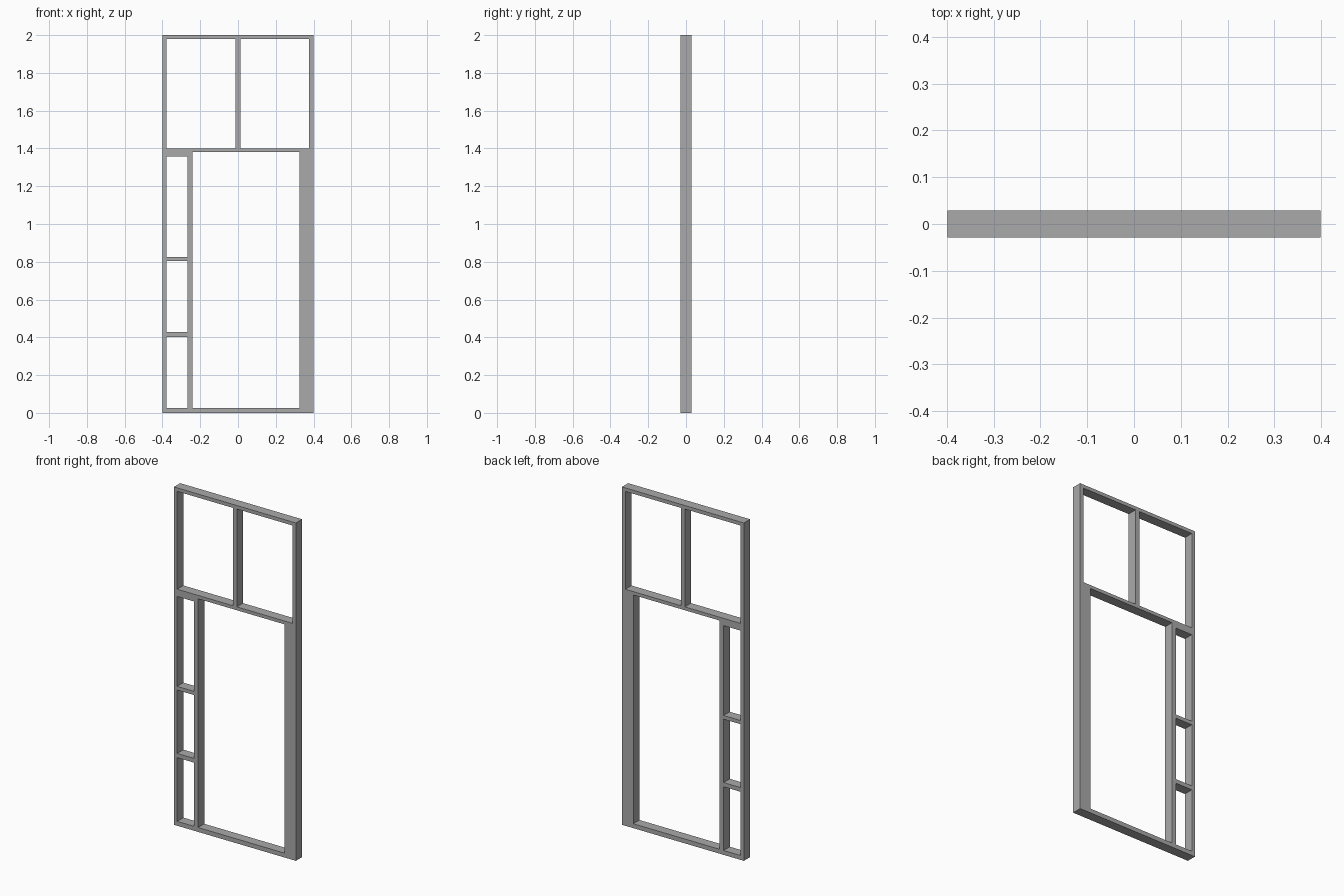
import bpy
import bmesh

cube = bpy.data.objects.get("Cube")
if cube:
    bpy.data.objects.remove(cube, do_unlink=True)

HALF_W, HALF_D, HEIGHT = 0.399, 0.029, 2.0

# Openings as (left, right, bottom, top)
SIDE = (-0.378, -0.267)
openings = [
    (-0.378, -0.013, 1.40, 1.979),   # upper window panes
    (0.013, 0.377, 1.40, 1.979),
    (-0.241, 0.325, 0.026, 1.38),    # doorway
    (*SIDE, 0.026, 0.403),           # sidelights
    (*SIDE, 0.428, 0.803),
    (*SIDE, 0.825, 1.357),
]


def is_open(x, z):
    return any(l < x < r and b < z < t for l, r, b, t in openings)


def build_frame():
    """Lay out the solid cells between the opening edges, then extrude them."""
    xs = sorted({-HALF_W, HALF_W, *(v for o in openings for v in o[:2])})
    zs = sorted({0.0, HEIGHT, *(v for o in openings for v in o[2:])})
    bm = bmesh.new()
    for l, r in zip(xs, xs[1:]):
        for b, t in zip(zs, zs[1:]):
            if not is_open((l + r) / 2, (b + t) / 2):
                corners = ((l, b), (r, b), (r, t), (l, t))
                bm.faces.new([bm.verts.new((x, -HALF_D, z)) for x, z in corners])
    bmesh.ops.remove_doubles(bm, verts=bm.verts, dist=0.0001)

    # Give the flat layout its depth
    result = bmesh.ops.extrude_face_region(bm, geom=bm.faces[:], use_keep_orig=True)
    back = [g for g in result["geom"] if isinstance(g, bmesh.types.BMVert)]
    bmesh.ops.translate(bm, verts=back, vec=(0, 2 * HALF_D, 0))
    bmesh.ops.recalc_face_normals(bm, faces=bm.faces)

    mesh = bpy.data.meshes.new("door_and_window_frame")
    bm.to_mesh(mesh)
    bm.free()
    obj = bpy.data.objects.new("door_and_window_frame", mesh)
    bpy.context.collection.objects.link(obj)
    return obj


# Plain grey finish
grey = bpy.data.materials.new("plain_grey")
grey.use_nodes = True
colour = (0.4, 0.4, 0.4, 1)
grey.diffuse_color = colour
grey.node_tree.nodes["Principled BSDF"].inputs["Base Color"].default_value = colour

frame = build_frame()
frame.data.materials.append(grey)
